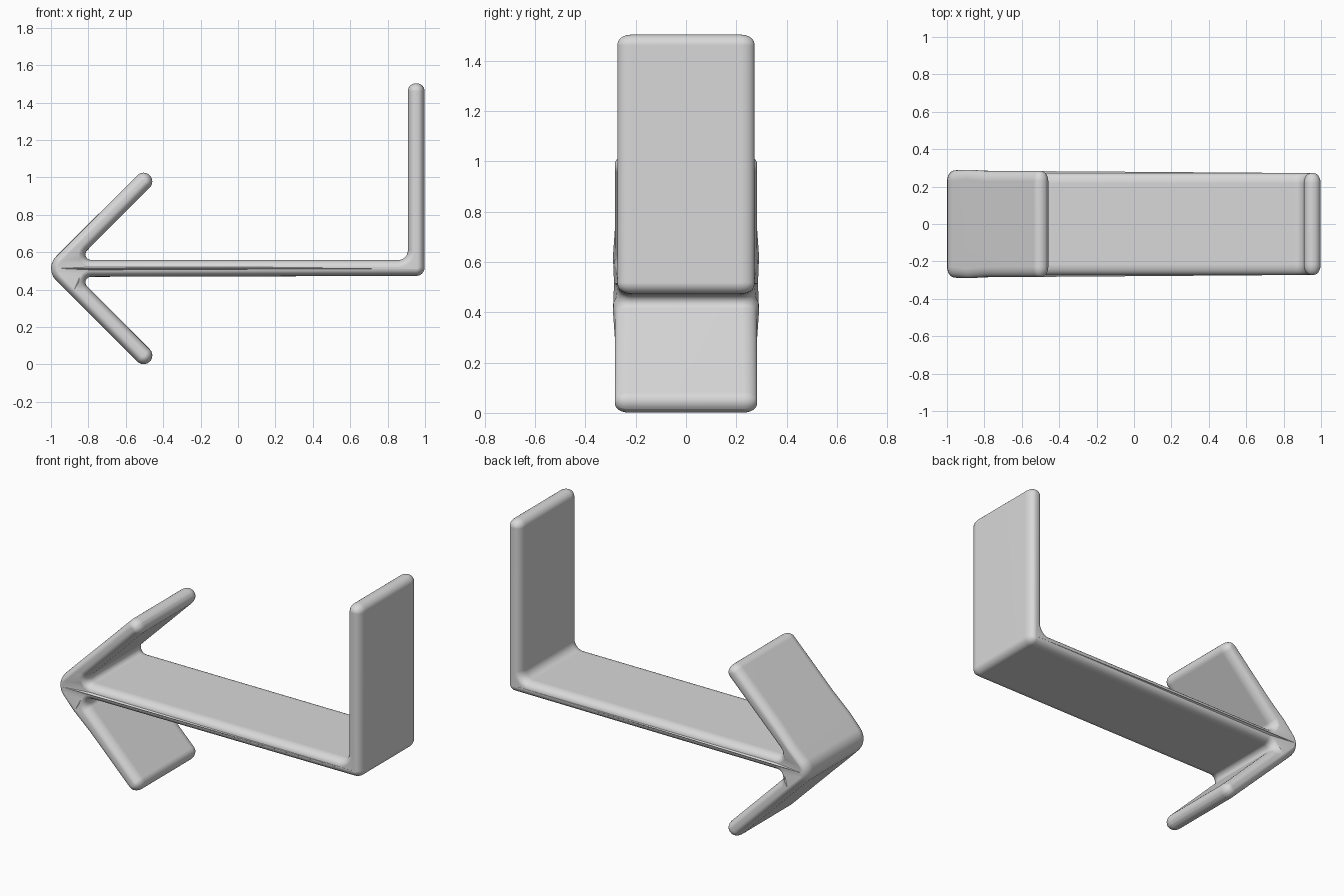
import bpy, bmesh, math
from mathutils import Vector
from mathutils.geometry import tessellate_polygon

cube = bpy.data.objects.get("Cube")
if cube:
    bpy.data.objects.remove(cube, do_unlink=True)

MID_Z = 0.513          # height of the arrow's axis
EDGE_IN, EDGE_Y = 0.037, 0.055   # rounding of the two long rims
STEPS = 6

grey = bpy.data.materials.new("plain grey")
grey.use_nodes = True
grey.diffuse_color = (0.69, 0.69, 0.69, 1)
grey.node_tree.nodes["Principled BSDF"].inputs["Base Color"].default_value = (0.69, 0.69, 0.69, 1)

# Side profile corners: x, height from the axis, fillet radius
lower_head = [(-0.9, -0.137, 0), (-0.8, -0.237, 0), (-0.505, -0.531, 0.046),
              (-0.439, -0.465, 0.046), (-0.858, -0.045, 0.03)]
upper_head = [(x, -u, r) for x, u, r in reversed(lower_head)]
upright = [(0.998, -0.04, 0.045), (0.998, 0.99, 0.043),
           (0.908, 0.99, 0.043), (0.908, 0.045, 0.05)]
corners = [(-1.037, 0, 0.09)] + lower_head + upright + upper_head


def outline(d):
    """Filleted profile, shrunk inwards by d."""
    pts = []
    n = len(corners)
    for i, (x, u, r) in enumerate(corners):
        p = Vector((x, u))
        a = (p - Vector(corners[i - 1][:2])).normalized()
        b = (Vector(corners[(i + 1) % n][:2]) - p).normalized()
        na, nb = Vector((-a.y, a.x)), Vector((-b.y, b.x))
        miter = (na + nb) / (1 + na.dot(nb))
        if r == 0:
            pts.append(p + miter * d)
            continue
        # Outer corners tighten and inner corners widen as the profile shrinks
        sign = 1 if a.x * b.y - a.y * b.x > 0 else -1
        centre = p + miter * sign * r
        radius = r - sign * d
        turn = math.atan2(a.x * b.y - a.y * b.x, a.dot(b))
        start = math.atan2(-na.y * sign, -na.x * sign)
        for k in range(STEPS + 1):
            t = start + turn * k / STEPS
            pts.append(centre + Vector((math.cos(t), math.sin(t))) * radius)
    return pts


def half_width(p):
    """The head is a touch wider than the shaft and swells at its hub."""
    w = 0.272
    if p.x < -0.85:
        w += 0.011
    elif p.x < -0.4:
        w += 0.011 * min(1, max(0, (abs(p.y) - 0.05) / 0.1))
    return w + 0.01 * max(0, 1 - abs(p.x + 0.9) / 0.09)


# Loft the profile across the width, rounding both rims
quarter = [math.pi / 2 * k / STEPS for k in range(STEPS + 1)]
rim = [(EDGE_IN * (1 - math.sin(t)), EDGE_Y * (1 - math.cos(t))) for t in quarter]
layers = [(-1, d, y) for d, y in rim] + [(1, d, y) for d, y in reversed(rim)]

bm = bmesh.new()
rings = []
for side, d, dy in layers:
    rings.append([bm.verts.new((p.x, side * (half_width(p) - dy), MID_Z + p.y))
                  for p in outline(d)])
for r0, r1 in zip(rings, rings[1:]):
    for i in range(len(r0)):
        bm.faces.new((r0[i - 1], r0[i], r1[i], r1[i - 1]))

# Narrow side caps, filled from the flat profile
cap = tessellate_polygon([[p.to_3d() for p in outline(EDGE_IN)]])
for ring in (rings[0], rings[-1]):
    for tri in cap:
        bm.faces.new([ring[i] for i in tri])
bmesh.ops.recalc_face_normals(bm, faces=bm.faces)

mesh = bpy.data.meshes.new("arrow_bracket")
bm.to_mesh(mesh)
bm.free()
mesh.materials.append(grey)
arrow = bpy.data.objects.new("arrow_bracket", mesh)
bpy.context.collection.objects.link(arrow)

# Smooth shading, with the large flats kept flat
bpy.context.view_layer.objects.active = arrow
arrow.select_set(True)
bpy.ops.object.shade_smooth_by_angle(angle=math.radians(40))
weighted = arrow.modifiers.new("flat_normals", 'WEIGHTED_NORMAL')
weighted.keep_sharp = True
